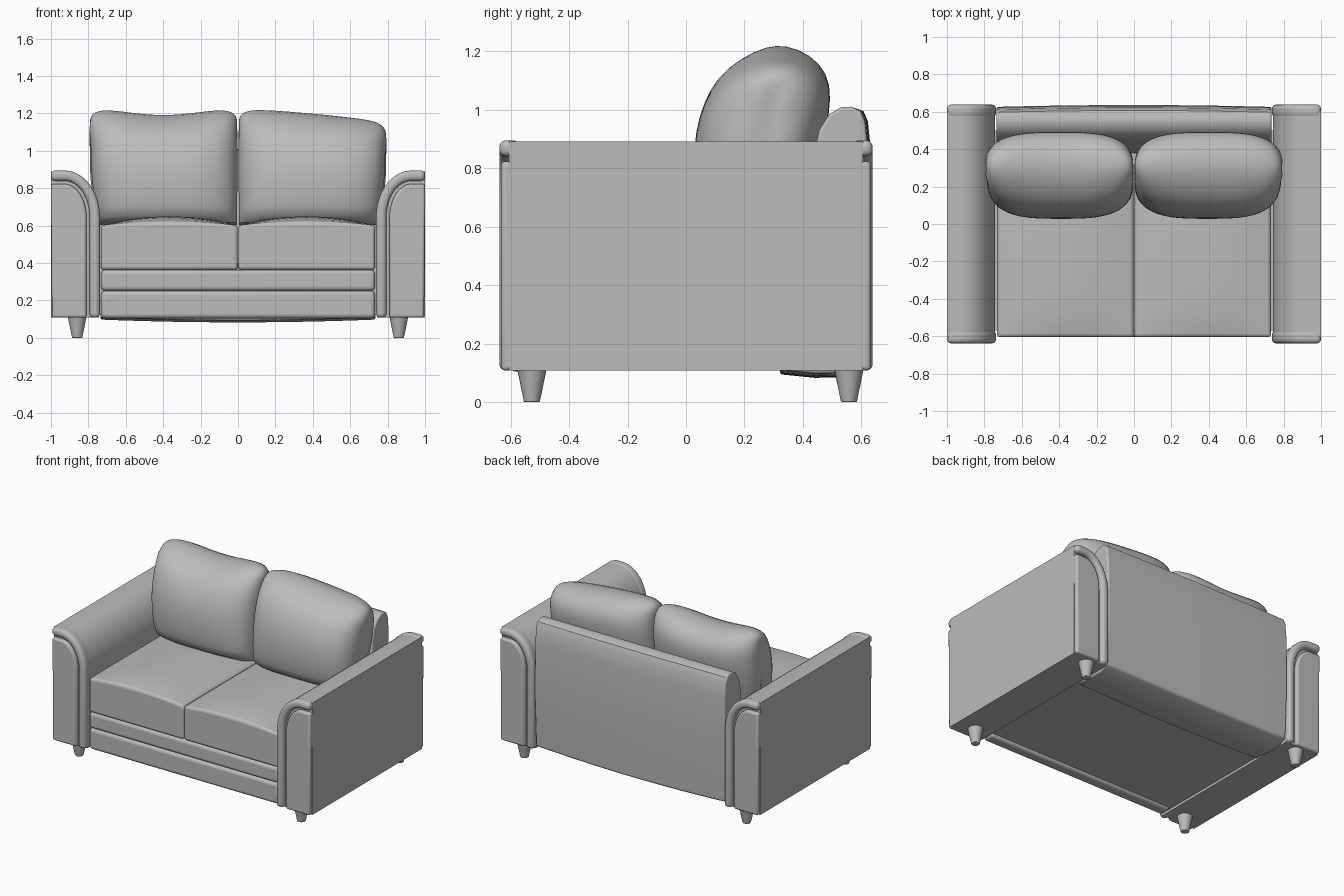
import bpy, bmesh
from math import sin, cos, pi, radians

if "Cube" in bpy.data.objects:
    bpy.data.objects.remove(bpy.data.objects["Cube"], do_unlink=True)

grey = bpy.data.materials.new("grey upholstery")
grey.use_nodes = True
grey.diffuse_color = (0.5, 0.5, 0.5, 1)
grey.node_tree.nodes["Principled BSDF"].inputs["Base Color"].default_value = (0.5, 0.5, 0.5, 1)


def finish(bm, name, bevel=0, segments=4, subsurf=0, angle=40):
    bmesh.ops.recalc_face_normals(bm, faces=bm.faces[:])
    mesh = bpy.data.meshes.new(name)
    bm.to_mesh(mesh)
    bm.free()
    mesh.materials.append(grey)
    obj = bpy.data.objects.new(name, mesh)
    bpy.context.collection.objects.link(obj)
    if bevel:
        mod = obj.modifiers.new("soft edges", "BEVEL")
        mod.width, mod.segments = bevel, segments
        mod.limit_method, mod.angle_limit = "ANGLE", radians(50)
    if subsurf:
        mod = obj.modifiers.new("smooth", "SUBSURF")
        mod.levels = mod.render_levels = subsurf
    bpy.ops.object.select_all(action="DESELECT")
    obj.select_set(True)
    bpy.context.view_layer.objects.active = obj
    bpy.ops.object.shade_smooth_by_angle(angle=radians(angle))
    return obj


def loft(name, rings, **options):
    """Skin a list of closed point rings and cap both ends."""
    bm = bmesh.new()
    loops = [[bm.verts.new(p) for p in ring] for ring in rings]
    n = len(loops[0])
    for a, b in zip(loops, loops[1:]):
        for i in range(n):
            j = (i + 1) % n
            bm.faces.new((a[i], a[j], b[j], b[i]))
    bm.faces.new(loops[0])
    bm.faces.new(loops[-1])
    return finish(bm, name, **options)


def prism(name, outline, y0, y1, **options):
    return loft(name, [[(x, y, z) for x, z in outline] for y in (y0, y1)], **options)


def box(name, lo, hi, crown=0, cuts=0, **options):
    """Box with an optional domed top."""
    bm = bmesh.new()
    bmesh.ops.create_cube(bm, size=2)
    if cuts:
        bmesh.ops.subdivide_edges(bm, edges=bm.edges[:], cuts=cuts, use_grid_fill=True)
    for v in bm.verts:
        u, w, t = v.co
        dome = crown * (1 - u * u) * (1 - w ** 4 * 0.6) * (t + 1) / 2
        v.co = [(a + b) / 2 + (b - a) / 2 * c for a, b, c in zip(lo, hi, v.co)]
        v.co.z += dome
    return finish(bm, name, **options)


def arm_curve(inset):
    """Top and inner side of an arm, from the outer top to the inner foot."""
    top, inner, rx, rz = 0.895 - inset, 0.738 + inset, 0.19 - inset, 0.25 - inset
    pts = [(1.0, top)]
    for i in range(13):
        a = pi / 2 * i / 12
        pts.append((inner + rx * (1 - sin(a)), top - rz * (1 - cos(a))))
    return pts + [(inner, 0.108)]


# Arms, each with a piped border and a padded panel at both ends, and legs
for side, s in (("left", 1), ("right", -1)):
    def flip(pts):
        return [(s * x, z) for x, z in pts]
    prism(side + "_arm", flip(arm_curve(0.004) + [(1.0, 0.108)]), -0.605, 0.605)
    border = flip(arm_curve(0) + arm_curve(0.055)[::-1])
    panel = flip(arm_curve(0.072) + [(0.995, 0.108)])
    for end, e in (("front", -1), ("back", 1)):
        prism(f"{side}_arm_{end}_border", border, e * 0.57, e * 0.638, bevel=0.022)
        prism(f"{side}_arm_{end}_panel", panel, e * 0.58, e * 0.632, bevel=0.014)
        bm = bmesh.new()
        bmesh.ops.create_cone(bm, cap_ends=True, segments=24, radius1=0.027,
                              radius2=0.05, depth=0.112)
        bmesh.ops.translate(bm, verts=bm.verts[:], vec=(s * 0.86, -0.527 if e < 0 else 0.557, 0.056))
        finish(bm, f"{side}_{end}_leg", bevel=0.004, segments=2)

# Base with two padded front rails
box("base", (-0.75, -0.57, 0.125), (0.75, 0.5, 0.4))
box("lower_front_rail", (-0.732, -0.605, 0.105), (0.732, -0.52, 0.252), bevel=0.022)
box("upper_front_rail", (-0.732, -0.605, 0.252), (0.732, -0.52, 0.364), bevel=0.022)

# Seat cushions
for side, x0, x1 in (("left", 0.002, 0.732), ("right", -0.732, -0.002)):
    box(side + "_seat_cushion", (x0, -0.605, 0.364), (x1, 0.3, 0.602),
        crown=0.048, cuts=13, bevel=0.022)

# Backrest: rounded slab with a slightly sagging foot and a bulging rear
back_profile = [(0.32, 0.11), (0.40, 0.5), (0.44, 0.86), (0.455, 0.93), (0.49, 0.985),
                (0.53, 1.008), (0.565, 1.01), (0.597, 0.995), (0.612, 0.96), (0.622, 0.86),
                (0.626, 0.5), (0.61, 0.13), (0.55, 0.1), (0.44, 0.098)]
rings = []
for i in range(17):
    u = i / 8 - 1
    swell = 1 - u * u
    rings.append([(0.735 * u, y + (0.01 * swell if y > 0.58 else 0),
                   z - (0.015 * swell if z < 0.2 else 0)) for y, z in back_profile])
loft("backrest", rings, bevel=0.01, segments=3)

# Back cushions: plump leaning pillows with wavy tops and creased sides
pillow = [(0.06, 0.60), (0.035, 0.70), (0.025, 0.82), (0.032, 0.93), (0.06, 1.03), (0.105, 1.115),
          (0.18, 1.175), (0.27, 1.215), (0.35, 1.218), (0.43, 1.19), (0.485, 1.13), (0.497, 1.05),
          (0.48, 0.94), (0.455, 0.82), (0.43, 0.70), (0.40, 0.60)]


def top_left(f):
    return 0.008 - 0.07 * f ** 1.5


def top_right(f):
    return 0.008 - 0.032 * sin(pi * f) ** 2


for side, s, top in (("left", 1, top_left), ("right", -1, top_right)):
    rings = []
    for i in range(33):
        u = -cos(pi * i / 32) * 0.9995
        depth = (1 - abs(u) ** 3.2) ** (1 / 2.6)
        height = (1 - abs(u) ** 9) ** (1 / 3)
        f = (u + 1) / 2
        ring = []
        for y, z in pillow:
            h = (z - 0.6) / 0.62
            mid = 0.23 + 0.07 * h
            width = 0.735 + 0.055 * sin(pi / 2 * min(1, h * 1.6))
            crease = sin(z * 62 + y * 9) * abs(u) ** 6
            x = 0.004 + f * width - 0.006 * crease * (1 if u > 0 else 0.5)
            zz = 0.6 + (z - 0.6) * (0.86 + 0.14 * height) + top(f) * h * h
            ring.append((s * x, mid + (y - mid) * (0.12 + 0.88 * depth) + 0.004 * crease, zz))
        rings.append(ring)
    loft(side + "_back_cushion", rings, subsurf=1, angle=80)
